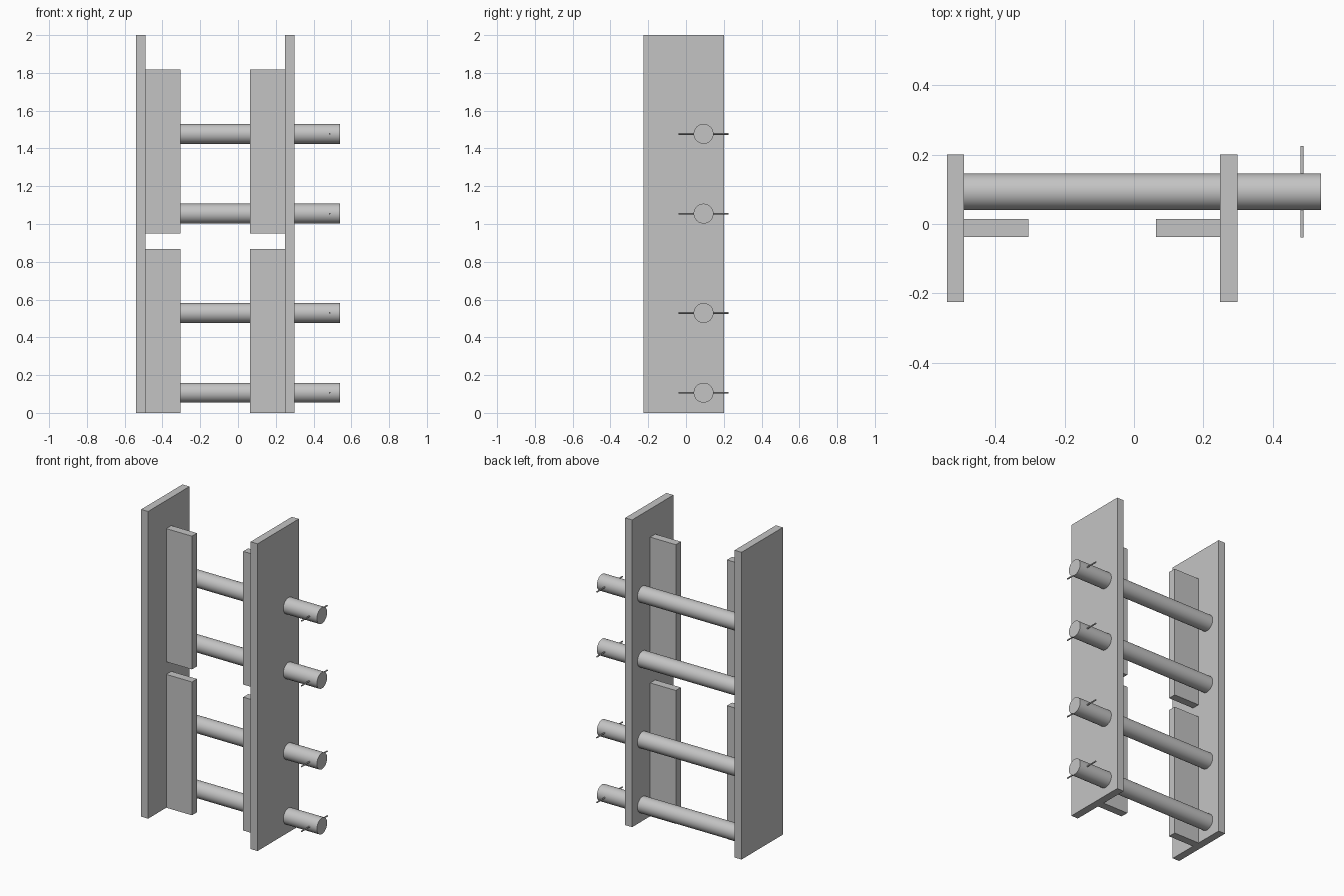
import bpy
import math

cube = bpy.data.objects.get("Cube")
if cube:
    bpy.data.objects.remove(cube, do_unlink=True)

# One plain grey for the whole frame
GREY = (0.55, 0.55, 0.55, 1.0)
steel = bpy.data.materials.new("plain_grey")
steel.use_nodes = True
steel.diffuse_color = GREY
for node in steel.node_tree.nodes:
    if node.type == "BSDF_PRINCIPLED":
        node.inputs["Base Color"].default_value = GREY


def box(name, xs, ys, zs):
    """Box between the given limits on each axis."""
    bpy.ops.mesh.primitive_cube_add(size=1, location=[sum(p) / 2 for p in (xs, ys, zs)])
    ob = bpy.context.object
    ob.name = name
    ob.scale = [p[1] - p[0] for p in (xs, ys, zs)]
    bpy.ops.object.transform_apply(location=False, rotation=False, scale=True)
    ob.data.materials.append(steel)


def bar(name, radius, length, location, rotation, sides):
    """Round bar with smooth sides and flat ends."""
    bpy.ops.mesh.primitive_cylinder_add(vertices=sides, radius=radius, depth=length,
                                        location=location, rotation=rotation)
    ob = bpy.context.object
    ob.name = name
    ob.data.materials.append(steel)
    bpy.ops.object.shade_smooth_by_angle(angle=math.radians(40))


# Tall side plates
PLATE_Y = (-0.225, 0.2)
box("right_plate", (-0.54, -0.49), PLATE_Y, (0, 2))
box("left_plate", (0.248, 0.298), PLATE_Y, (0, 2))

# Inner flanges, a lower and an upper one on each plate
for level, zs in (("lower", (0, 0.868)), ("upper", (0.95, 1.817))):
    for side, xs in (("right", (-0.49, -0.305)), ("left", (0.064, 0.248))):
        box(f"{level}_{side}_flange", xs, (-0.038, 0.014), zs)

# Cross rods, each held by a thin pin through its free end
ROD_Y = 0.093
for i, z in enumerate((0.107, 0.529, 1.055, 1.477), 1):
    bar(f"rod_{i}", 0.0525, 1.03, (0.025, ROD_Y, z), (0, math.pi / 2, 0), 48)
    bar(f"pin_{i}", 0.0045, 0.264, (0.485, ROD_Y, z), (math.pi / 2, 0, 0), 16)
